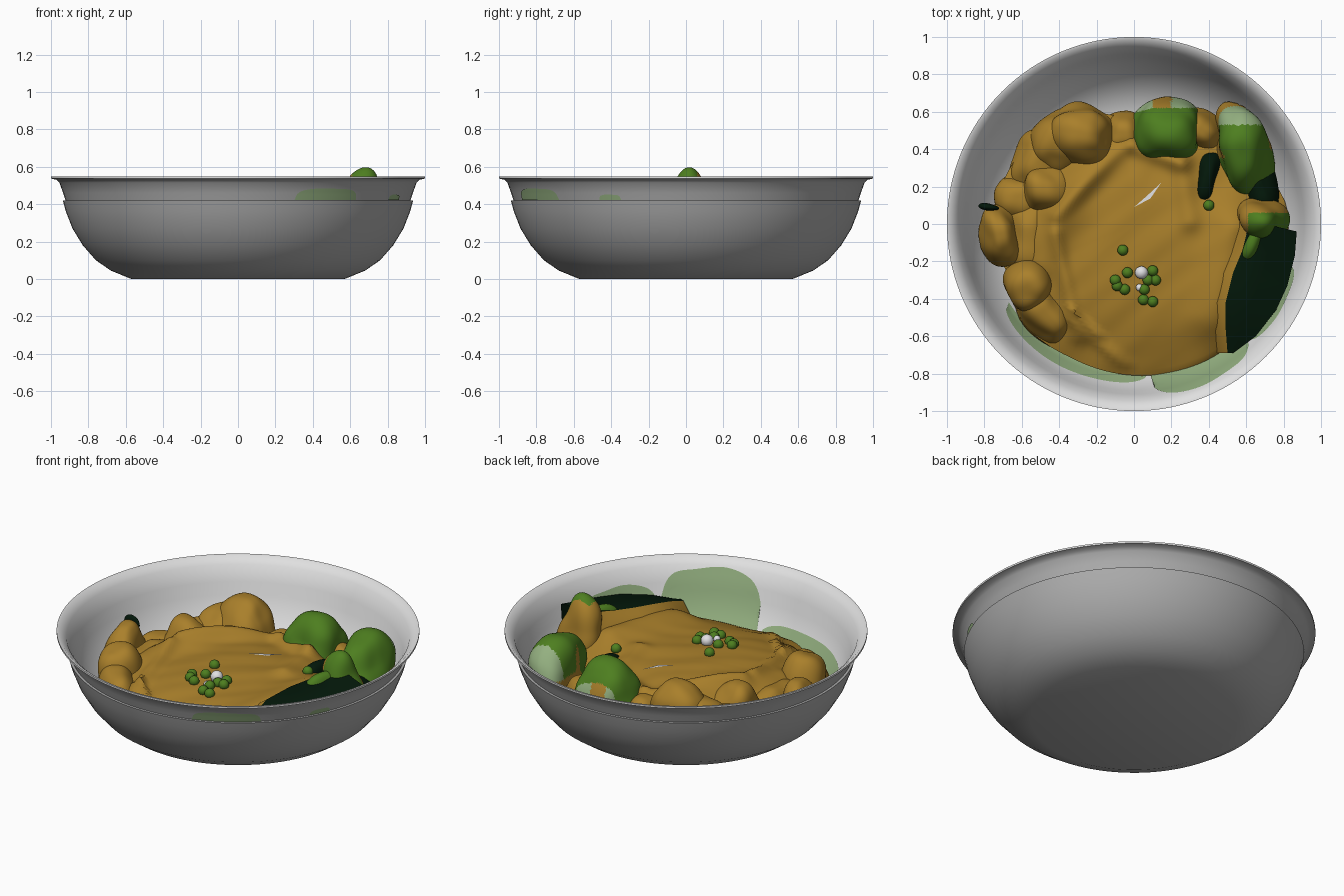
import bpy, bmesh, math
from mathutils import Vector, Matrix, noise

if "Cube" in bpy.data.objects:
    bpy.data.objects.remove(bpy.data.objects["Cube"])


def material(name, r, g, b):
    m = bpy.data.materials.new(name)
    m.diffuse_color = (r, g, b, 1)
    m.use_nodes = True
    m.node_tree.nodes["Principled BSDF"].inputs["Base Color"].default_value = m.diffuse_color
    return m


STEEL = material("grey steel", 0.42, 0.42, 0.42)
PALE_STEEL = material("pale steel", 0.74, 0.74, 0.74)
CURRY = material("golden sauce", 0.40, 0.215, 0.024)
GREEN = material("leaf green", 0.075, 0.21, 0.014)
DARK = material("dark green", 0.001, 0.009, 0.003)
PALE = material("pale green", 0.30, 0.44, 0.22)
WHITE = material("white", 0.75, 0.75, 0.77)

OUTER = [(0, 0), (.57, 0), (.68, .045), (.76, .1), (.83, .18), (.885, .27), (.92, .36),
         (.937, .42), (.922, .42), (.935, .46), (.955, .515), (.972, .531), (1, .537)]
INNER = [(1, .548), (.985, .546), (.945, .51), (.91, .42), (.89, .35), (.86, .275), (.81, .19),
         (.75, .12), (.68, .068), (.6, .035), (.5, .02), (0, .02)]


def interp(pts, x):
    for (a, u), (b, v) in zip(pts, pts[1:]):
        if a <= x <= b:
            return u + (v - u) * (x - a) / max(b - a, 1e-6)
    return pts[0][1] if x < pts[0][0] else pts[-1][1]


WALL = [(z, r) for r, z in reversed(INNER)][1:]
BAND = [(z, r) for r, z in OUTER[8:]]


def inside(p, gap=.008):
    """Keep a point within the bowl."""
    z = max(p.z, .03)
    r, lim = math.hypot(p.x, p.y), interp(WALL, z) - gap
    k = min(1, lim / r) if r > 0 else 1
    return Vector((p.x * k, p.y * k, z))


def finish(name, bm, mats, angle):
    me = bpy.data.meshes.new(name)
    bm.to_mesh(me)
    bm.free()
    for m in mats:
        me.materials.append(m)
    ob = bpy.data.objects.new(name, me)
    bpy.context.collection.objects.link(ob)
    bpy.ops.object.select_all(action='DESELECT')
    ob.select_set(True)
    bpy.context.view_layer.objects.active = ob
    bpy.ops.object.shade_smooth_by_angle(angle=math.radians(angle))
    return ob


def sheet(name, rows, mats, rule=None, closed=False, angle=40):
    """Surface through rows of points; rule(row) picks the material."""
    bm = bmesh.new()
    vs = [[bm.verts.new(p) for p in row] for row in rows]
    n = len(rows[0])
    for i in range(len(rows) - 1):
        for j in range(n if closed else n - 1):
            k = (j + 1) % n
            f = bm.faces.new((vs[i][j], vs[i][k], vs[i + 1][k], vs[i + 1][j]))
            f.material_index = rule(i) if rule else 0
    bmesh.ops.remove_doubles(bm, verts=bm.verts, dist=1e-5)
    return finish(name, bm, mats, angle)


def polar(r, t, z):
    return Vector((r * math.cos(t), r * math.sin(t), z))


# bowl with stepped band and thin rim
N = 128
profile = OUTER + INNER
sheet("bowl", [[polar(r, 2 * math.pi * j / N, z) for j in range(N)] for r, z in profile],
      [STEEL, PALE_STEEL], lambda i: int(i >= len(OUTER) - 1), True, 50)

# sauce surface: domed, with folds
EDGE = [(0, .85), (25, .75), (45, .7), (70, .6), (95, .57), (115, .65), (130, .7), (150, .72),
        (180, .76), (205, .72), (222, .8), (245, .79), (270, .81), (305, .84), (330, .84), (360, .85)]
FOLDS = [((-.03, .45), (-.42, .05), .04, .05), ((0, .42), (.25, .33), .05, .05),
         ((.25, .33), (.3, .02), .03, .06), ((-.35, -.5), (-.05, -.75), .02, .03),
         ((-.42, -.05), (-.3, -.6), .03, .04), ((-.34, -.45), (-.18, -.6), .03, .015),
         ((-.2, .5), (-.5, -.2), .05, .1), ((.54, -.02), (.43, -.5), .085, .14)]


def sauce_z(x, y):
    edge = interp(EDGE, math.degrees(math.atan2(y, x)) % 360)
    z = .365 - .145 * min(1, math.hypot(x, y) / edge) ** 2.6
    for a, b, h, w in FOLDS:
        a, b, p = Vector(a), Vector(b), Vector((x, y))
        t = max(0, min(1, (p - a).dot(b - a) / (b - a).length_squared))
        z += h * math.exp(-((p - a - (b - a) * t).length / w) ** 2)
    u, v = x * .8 + y * .6, -x * .6 + y * .8
    return z + .008 * noise.noise((u * 2, v * 9, 3)) + .012 * noise.noise((x * 4, y * 4, 8))


rows = []
for s in [1.03, 1.02] + [1 - i / 44 for i in range(45)]:
    row = []
    for j in range(N):
        t = 2 * math.pi * j / N
        r = interp(EDGE, math.degrees(t)) * min(s, 1)
        p = polar(r, t, 0)
        p.z = .04 if s > 1.025 else sauce_z(p.x, p.y) - (.04 if s > 1 else 0)
        row.append(inside(p) if s > 0 else Vector((0, 0, sauce_z(0, 0))))
    rows.append(row)
sheet("sauce", rows, [CURRY], closed=True, angle=60)


# rounded, lumpy chunks of food; taper narrows the top
def chunk(name, x, y, rx, ry, top, rot=0, mats=(CURRY,), rule=None, power=.8, lump=.03, low=.08, taper=.18):
    bm = bmesh.new()
    bmesh.ops.create_icosphere(bm, subdivisions=5, radius=1)
    m = Matrix.Rotation(math.radians(rot), 3, 'Z')
    rz, cz = (top - low) / 2, (top + low) / 2
    for v in bm.verts:
        c = [math.copysign(abs(a) ** power, a) for a in v.co]
        k = 1 - taper * c[2]
        p = m @ Vector((c[0] * rx * k, c[1] * ry * k, c[2] * rz))
        w = Vector((x, y, cz)) + p
        w += v.co * lump * noise.noise(w * 5) * 1.6
        v.co = inside(w)
    if rule:
        for f in bm.faces:
            f.material_index = rule(f.calc_center_median())
    return finish(name, bm, mats, 60)


for i, a in enumerate([
        (-.28, .48, .18, .15, .515, -8), (-.40, .44, .14, .17, .42, -30), (-.51, .32, .14, .18, .35, -35),
        (-.48, .19, .14, .13, .43, 0), (-.71, -.06, .105, .16, .44, 12), (-.56, -.05, .14, .2, .35, 0),
        (-.57, -.34, .12, .14, .43, 30), (-.48, -.48, .12, .18, .37, 38), (.36, .50, .13, .1, .38, -30),
        (-.06, .48, .11, .12, .36, 0), (-.62, .14, .12, .14, .34, 0)]):
    chunk(f"sauced_chunk_{i + 1}", *a)

LEAFY = (GREEN, PALE, CURRY)
chunk("green_chunk_back", .18, .50, .19, .175, .50, -10, LEAFY,
      lambda c: (2 if .1 < c.x < .2 else 1) if c.y > .62 - .25 * max(0, .1 - c.x) else 0)
chunk("green_chunk_right", .58, .41, .14, .24, .515, 14, LEAFY,
      lambda c: 2 if c.z < .33 and c.y > .4 or c.x - .5 < (.5 - c.y) * .6 - .1 and c.y > .35
      else 1 if c.y > .53 else 0)
chunk("green_chunk_peak", .68, .02, .13, .1, .58, -15, LEAFY,
      lambda c: 2 if c.y > .06 or c.x < .61 else 0, .9, .03, .2, .3)
chunk("green_flap", .635, -.09, .045, .13, .485, -25, (GREEN,), low=.3, lump=.02)
chunk("dark_leaf_inner", .39, .24, .08, .17, .385, -8, (DARK,))
chunk("dark_leaf_outer", .68, .20, .07, .14, .39, 10, (DARK,))
chunk("dark_leaf_left", -.77, .09, .05, .012, .39, -8, (DARK,), lump=.01, low=.33)

# broad dark leaf on the right, with sauce on its inner side
INNER_EDGE = [(.62, .02, .50), (.58, -.14, .46), (.53, -.26, .445), (.49, -.42, .42), (.49, -.56, .38), (.50, -.69, .33)]
OUTER_EDGE = [(.87, -.04, .46), (.86, -.17, .43), (.82, -.33, .405), (.76, -.46, .39), (.65, -.6, .36), (.53, -.69, .33)]
a = [Vector(p) for p in INNER_EDGE]
b = [Vector(p) for p in OUTER_EDGE]
skirt = [inside(Vector((p.x - .06, p.y, sauce_z(p.x - .06, p.y) - .01))) for p in a]
mid = [inside(p.lerp(q, .5) + Vector((0, 0, .005))) for p, q in zip(a, b)]
under = [inside(q - Vector((.01, 0, .15))) for q in b]
sheet("dark_leaf", [skirt, [inside(p) for p in a], mid, [inside(q) for q in b], under],
      [CURRY, DARK], lambda i: min(i, 1), angle=60)


# thin pale smears on the bowl wall
def smear(name, d0, d1, lo, hi, table, off):
    cols = []
    for i in range(33):
        u = i / 32
        t = math.radians(d0 + (d1 - d0) * u)
        h = (1 - abs(2 * u - 1) ** 5) ** .5 * (.97 + .03 * math.cos(u * 11))
        cols.append([(t, lo + (hi - lo) * h * k / 8) for k in range(9)])
    sheet(name, [[polar(interp(table, c[k][1]) + off, *c[k]) for c in cols] for k in range(9)], [PALE])


smear("smear_front", -45, -84, .18, .505, WALL, -.004)
smear("smear_right", -14, -46, .2, .43, WALL, -.004)
smear("smear_left", -84, -148, .17, .275, WALL, -.004)
smear("smear_outside_large", -47, -71, .422, .485, BAND, .004)
smear("smear_outside_small", -22, -30, .422, .452, BAND, .004)
for ob in bpy.data.objects:
    if ob.name.startswith("smear_outside"):
        ob.data.flip_normals()


# peas and white beads
def ball(name, x, y, r, mat, lift=.4):
    bm = bmesh.new()
    bmesh.ops.create_icosphere(bm, subdivisions=3, radius=r)
    bmesh.ops.translate(bm, verts=bm.verts, vec=(x, y, sauce_z(x, y) + r * lift))
    finish(name, bm, [mat], 60)


for i, (x, y) in enumerate([(-.1, -.3), (-.035, -.26), (-.05, -.35), (-.09, -.33), (.1, -.25), (.115, -.3),
                            (.055, -.35), (.05, -.405), (.1, -.415), (.075, -.3), (-.06, -.14), (.4, .1)]):
    ball(f"pea_{i + 1}", x, y, .029, GREEN, .4)
ball("white_bead_large", .04, -.26, .035, WHITE, .6)
ball("white_bead_small", .03, -.34, .02, WHITE)

# white sliver lying on the sauce
sliver = [(0, .09), (.08, .145), (.145, .22)]
sheet("white_sliver", [[Vector((x + s * k, y - s * k, sauce_z(x, y) + .006)) for (x, y), k in zip(sliver, (0, 1, 0))]
                       for s in (.008, -.008)], [WHITE])
